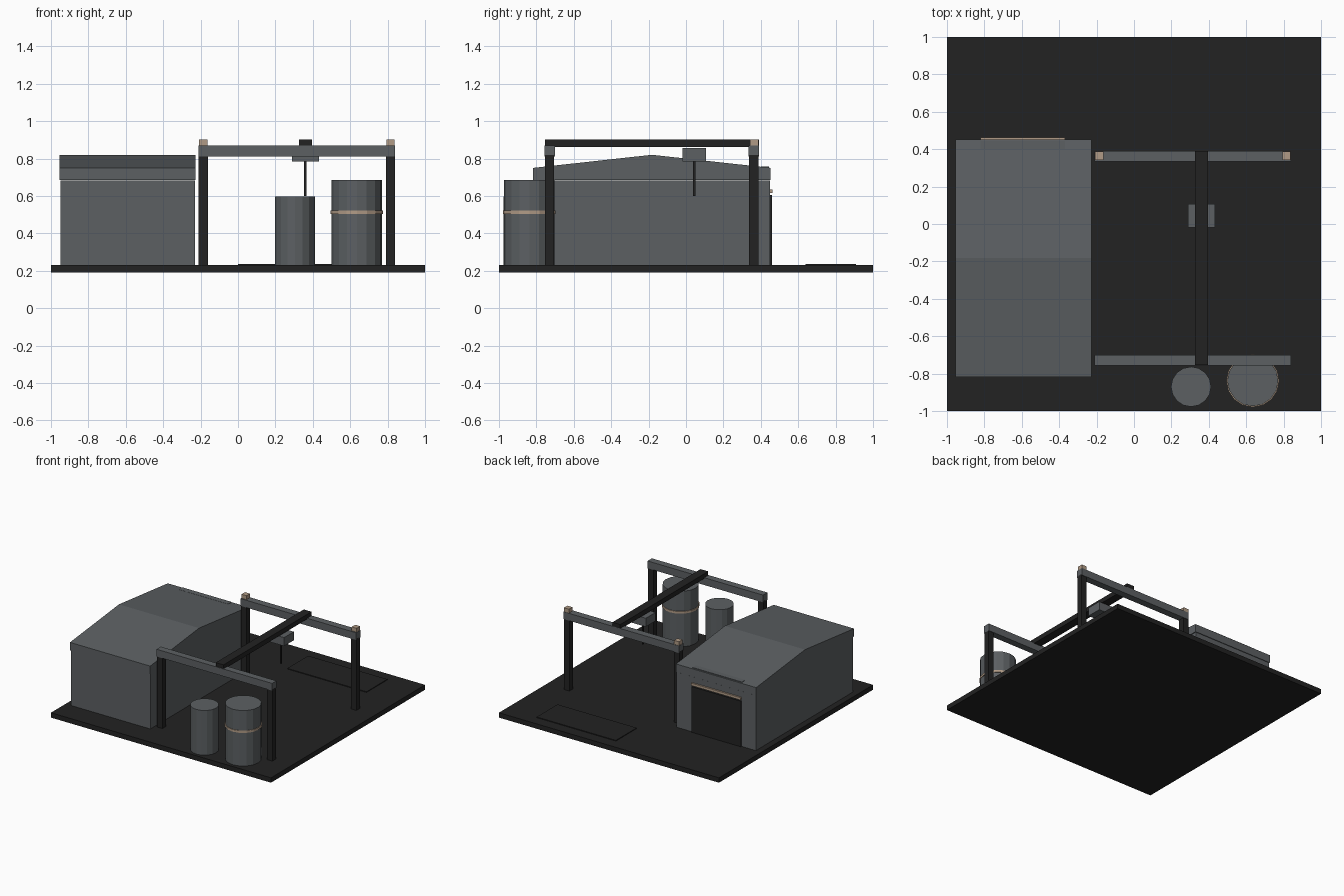
import bpy, bmesh, math

if "Cube" in bpy.data.objects:
    bpy.data.objects.remove(bpy.data.objects["Cube"])


def material(name, rgb):
    m = bpy.data.materials.new(name)
    m.diffuse_color = (*rgb, 1)
    m.use_nodes = True
    m.node_tree.nodes["Principled BSDF"].inputs["Base Color"].default_value = m.diffuse_color
    return m


DARK = material("dark_charcoal", (0.016, 0.016, 0.016))
GREY = material("steel_grey", (0.107, 0.117, 0.124))
TAN = material("warm_tan", (0.44, 0.33, 0.24))


def finish(name, bm, mat):
    bmesh.ops.recalc_face_normals(bm, faces=bm.faces)
    me = bpy.data.meshes.new(name)
    bm.to_mesh(me)
    bm.free()
    me.materials.append(mat)
    ob = bpy.data.objects.new(name, me)
    bpy.context.collection.objects.link(ob)
    return ob


def box(name, x, y, z, mat):
    """Box from (min, max) ranges."""
    bm = bmesh.new()
    bmesh.ops.create_cube(bm, size=1)
    for v in bm.verts:
        v.co = [r[0] if c < 0 else r[1] for c, r in zip(v.co, (x, y, z))]
    return finish(name, bm, mat)


def drum(name, cx, cy, r, z, mat, sides=16):
    """Upright low-poly cylinder."""
    bm = bmesh.new()
    bmesh.ops.create_cone(bm, cap_ends=True, segments=sides, radius1=r, radius2=r, depth=z[1] - z[0])
    bmesh.ops.translate(bm, verts=bm.verts, vec=(cx, cy, sum(z) / 2))
    return finish(name, bm, mat)


def extrude_x(name, profile, x, mat):
    """Extrude a (y, z) profile along x."""
    bm = bmesh.new()
    face = bm.faces.new([bm.verts.new((x[0], y, z)) for y, z in profile])
    ext = bmesh.ops.extrude_face_region(bm, geom=[face])
    moved = [g for g in ext["geom"] if isinstance(g, bmesh.types.BMVert)]
    bmesh.ops.translate(bm, verts=moved, vec=(x[1] - x[0], 0, 0))
    return finish(name, bm, mat)


# Ground slab and thin pad behind the yard
box("base_slab", (-1, 1), (-1, 1), (0.19, 0.23), DARK)
box("loading_pad", (0, 0.72), (0.64, 0.91), (0.228, 0.236), DARK)

# Shed: walls, low gable roof, rear door
box("shed_walls", (-0.95, -0.23), (-0.81, 0.45), (0.23, 0.683), GREY)
extrude_x("shed_roof", [(-0.817, 0.685), (0.453, 0.685), (0.453, 0.75), (-0.182, 0.82), (-0.817, 0.75)],
          (-0.955, -0.226), GREY)
box("shed_door", (-0.82, -0.37), (0.445, 0.459), (0.23, 0.605), DARK)
box("door_header", (-0.82, -0.37), (0.445, 0.463), (0.615, 0.635), TAN)
box("roof_vent", (-0.82, -0.37), (0.40, 0.445), (0.735, 0.757), GREY)

# Gantry frame: four posts, two cross beams, tan caps at the back
posts_x = {"left": (-0.21, -0.16), "right": (0.79, 0.84)}
posts_y = {"front": (-0.753, -0.705), "back": (0.337, 0.387)}
for fb, y in posts_y.items():
    for lr, x in posts_x.items():
        box(f"{fb}_{lr}_post", x, y, (0.23, 0.82), DARK)
    box(f"{fb}_beam", (-0.21, 0.84), (y[0] - 0.004, y[1] + 0.004), (0.81, 0.87), GREY)
for lr, x in {"left": (-0.208, -0.163), "right": (0.793, 0.838)}.items():
    box(f"{lr}_beam_cap", x, (0.343, 0.388), (0.87, 0.902), TAN)

# Travelling bridge, trolley and hoist cable
box("crane_bridge", (0.325, 0.395), (-0.753, 0.39), (0.863, 0.902), DARK)
box("crane_trolley", (0.29, 0.432), (-0.018, 0.108), (0.785, 0.855), GREY)
box("hoist_cable", (0.354, 0.366), (0.038, 0.05), (0.60, 0.79), DARK)

# Storage tanks
drum("small_tank", 0.305, -0.87, 0.107, (0.23, 0.597), GREY)
drum("large_tank", 0.635, -0.838, 0.136, (0.23, 0.686), GREY)
drum("large_tank_band", 0.635, -0.838, 0.141, (0.504, 0.522), TAN)
